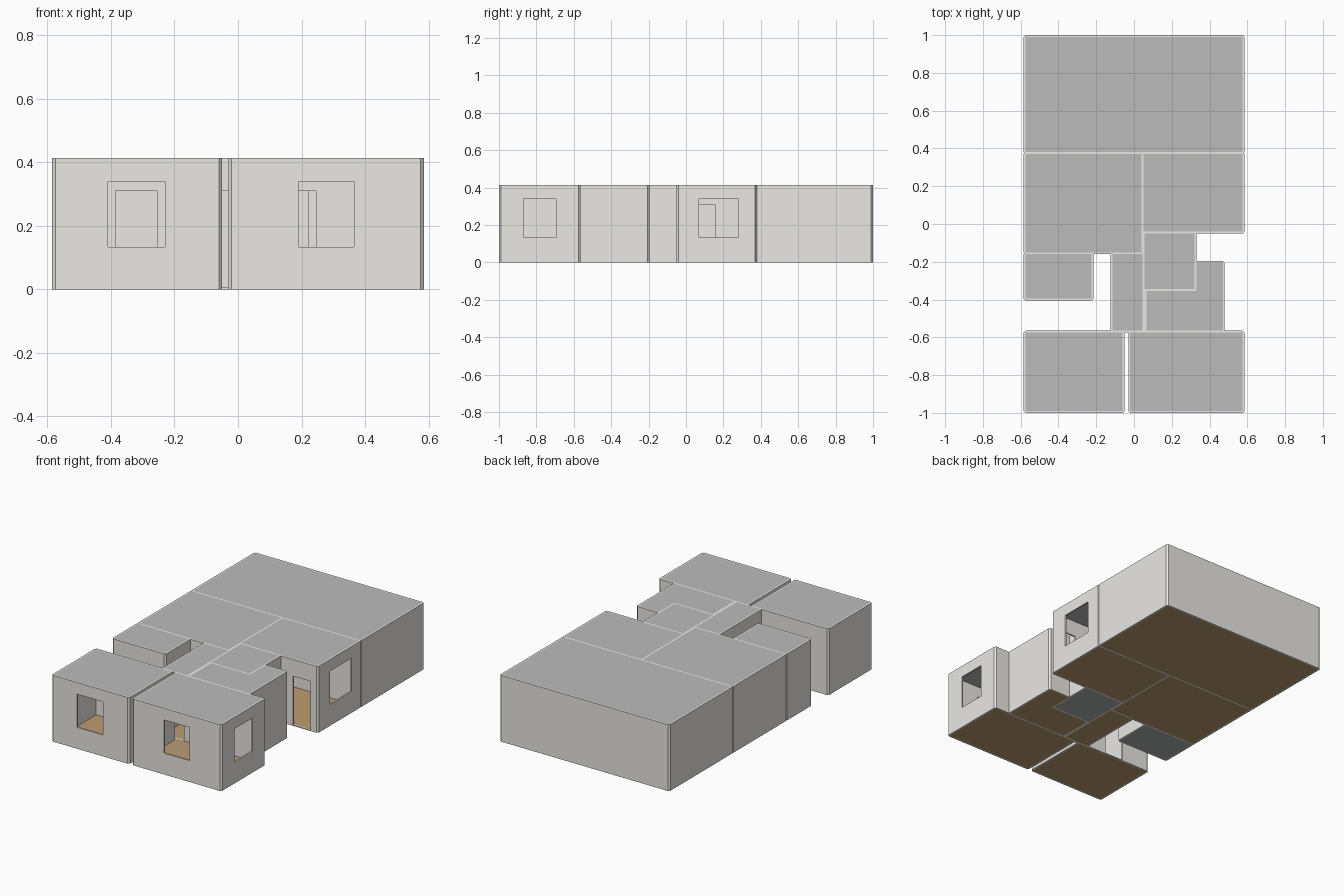
import bpy, bmesh
from mathutils import Vector

if "Cube" in bpy.data.objects:
    bpy.data.objects.remove(bpy.data.objects["Cube"])

H, T, SLAB = 0.413, 0.01, 0.005   # wall height, wall thickness, slab thickness


def material(name, rgb):
    m = bpy.data.materials.new(name)
    m.diffuse_color = (*rgb, 1)
    m.use_nodes = True
    m.node_tree.nodes["Principled BSDF"].inputs["Base Color"].default_value = m.diffuse_color
    return m


PLASTER = material("plaster", (0.82, 0.81, 0.77))
CEILING = material("ceiling_grey", (0.5, 0.5, 0.5))
WOOD = material("wood_floor", (0.5, 0.33, 0.17))
TILE = material("tile_floor", (0.42, 0.43, 0.44))


def finish(name, bm, mat=None):
    bmesh.ops.recalc_face_normals(bm, faces=bm.faces)
    me = bpy.data.meshes.new(name)
    bm.to_mesh(me)
    bm.free()
    ob = bpy.data.objects.new(name, me)
    bpy.context.collection.objects.link(ob)
    if mat:
        me.materials.append(mat)
    return ob


def rect(x0, x1, y0, y1):
    return [(x0, y0), (x1, y0), (x1, y1), (x0, y1)]


def prism(bm, pts, z0, z1):
    lo = [bm.verts.new((*p, z0)) for p in pts]
    hi = [bm.verts.new((*p, z1)) for p in pts]
    bm.faces.new(lo)
    bm.faces.new(hi)
    for i in range(len(pts)):
        j = (i + 1) % len(pts)
        bm.faces.new((lo[i], lo[j], hi[j], hi[i]))


def slab(name, pts, z0, z1, mat):
    bm = bmesh.new()
    prism(bm, pts, z0, z1)
    return finish(name, bm, mat)


def walls(name, pts):
    """Ring of walls outside the room outline, chamfered at outer corners."""
    P = [Vector(p) for p in pts]
    n = len(P)
    bm = bmesh.new()

    def pair(p):
        return [bm.verts.new((p.x, p.y, z)) for z in (0, H)]

    inner = [pair(p) for p in P]
    outer = []
    for i, p in enumerate(P):
        d0, d1 = (p - P[i - 1]).normalized(), (P[(i + 1) % n] - p).normalized()
        n0, n1 = Vector((d0.y, -d0.x)) * T, Vector((d1.y, -d1.x)) * T
        if d0.cross(d1) > 0:
            outer.append([pair(p + n0), pair(p + n1)])
        else:
            outer.append([pair(p + n0 + n1)])
    for i in range(n):
        j = (i + 1) % n
        a, b, c, d = inner[i], inner[j], outer[j][0], outer[i][-1]
        for k in (0, 1):
            bm.faces.new((a[k], b[k], c[k], d[k]))
        bm.faces.new((a[0], b[0], b[1], a[1]))
        bm.faces.new((d[0], c[0], c[1], d[1]))
        if len(outer[i]) == 2:
            e, f = outer[i]
            for k in (0, 1):
                bm.faces.new((a[k], e[k], f[k]))
            bm.faces.new((e[0], f[0], f[1], e[1]))
    return finish(name, bm, PLASTER)


# Door and window cutters: (axis along the wall, start, end, wall position)
DOORS = [
    ("x", -0.385, -0.255, -0.57),   # front left room, back door
    ("x", 0.115, 0.245, -0.57),     # front right room to closet
    ("x", -0.10, 0.03, -0.57),      # hall front
    ("x", 0.09, 0.22, -0.35),       # closet to bath
    ("x", 0.415, 0.535, -0.045),    # outside door
    ("x", -0.10, 0.03, -0.155),     # hall to left middle room
    ("x", -0.385, -0.255, -0.155),  # small left room
    ("x", -0.385, -0.255, 0.375),   # left middle to back room
    ("y", 0.025, 0.155, 0.045),     # between middle rooms
]
WINDOWS = [
    ("x", -0.41, -0.23, -0.995),
    ("x", 0.19, 0.365, -0.995),
    ("y", -0.87, -0.695, 0.58),
    ("y", 0.07, 0.28, 0.58),
]
bm = bmesh.new()
for group, z0, z1 in ((DOORS, SLAB, 0.31), (WINDOWS, 0.133, 0.34)):
    for axis, a, b, w in group:
        lo, hi = w - 0.02, w + 0.02
        prism(bm, rect(a, b, lo, hi) if axis == "x" else rect(lo, hi, a, b), z0, z1)
cutter = finish("opening_cutter", bm)
cutter.hide_render = True
cutter.hide_viewport = True
cutter.display_type = 'WIRE'

# Rooms: inner outline and floor finish
ROOMS = {
    "back_room": (rect(-0.575, 0.575, 0.38, 0.99), WOOD),
    "left_middle_room": (rect(-0.575, 0.04, -0.15, 0.37), WOOD),
    "right_middle_room": (rect(0.05, 0.575, -0.04, 0.37), WOOD),
    "small_left_room": (rect(-0.575, -0.225, -0.395, -0.16), TILE),
    "hall": (rect(-0.115, 0.045, -0.565, -0.16), WOOD),
    "bath": (rect(0.055, 0.32, -0.345, -0.05), TILE),
    "closet": ([(0.065, -0.565), (0.47, -0.565), (0.47, -0.205),
                (0.33, -0.205), (0.33, -0.355), (0.065, -0.355)], WOOD),
    "front_left_room": (rect(-0.575, -0.06, -0.99, -0.575), WOOD),
    "front_right_room": (rect(-0.02, 0.575, -0.99, -0.575), WOOD),
}
for name, (pts, floor_mat) in ROOMS.items():
    slab(name + "_floor", pts, 0, SLAB, floor_mat)
    slab(name + "_ceiling", pts, H - SLAB, H, CEILING)
    ring = walls(name + "_walls", pts)
    mod = ring.modifiers.new("openings", 'BOOLEAN')
    mod.operation = 'DIFFERENCE'
    mod.solver = 'EXACT'
    mod.object = cutter
